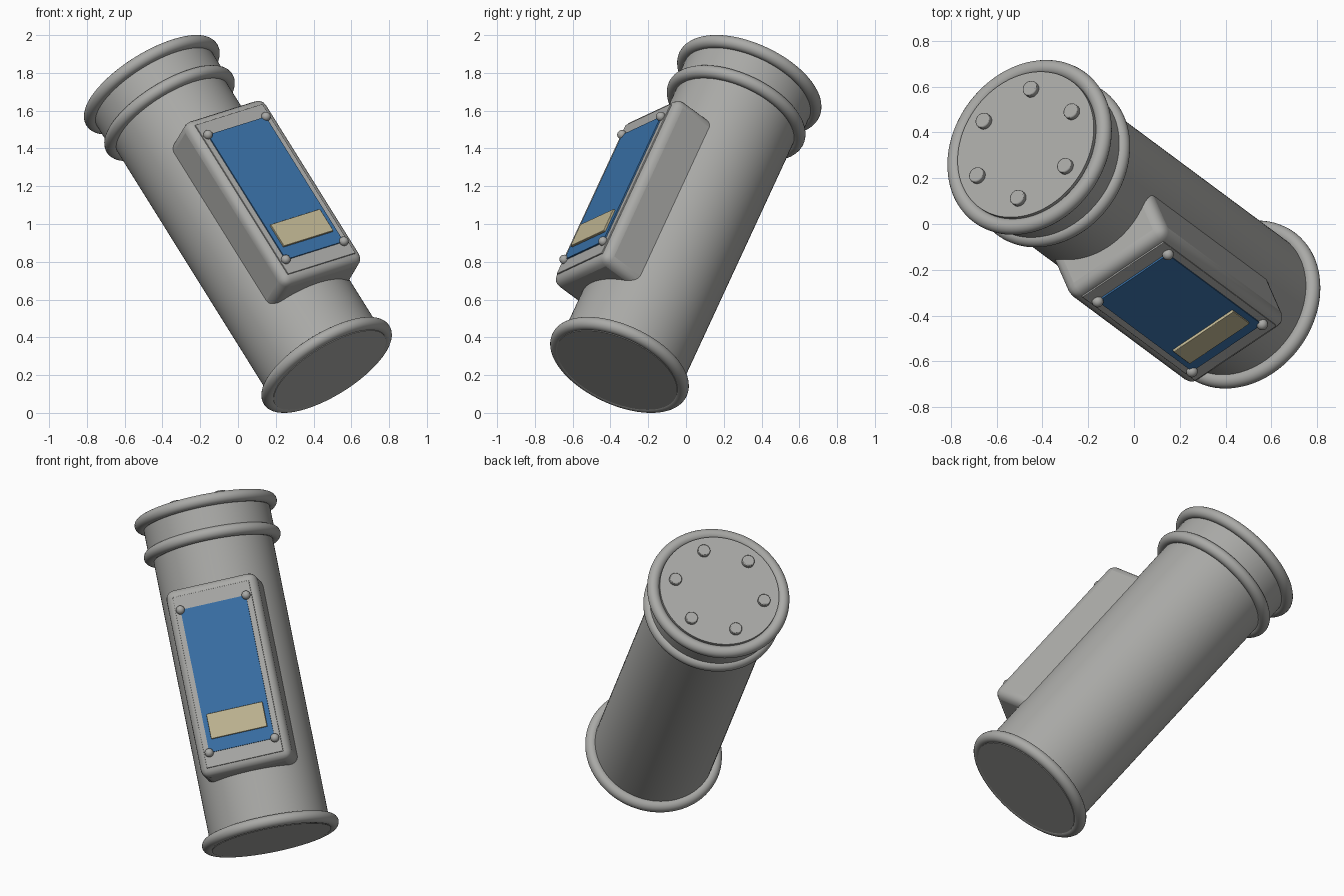
import bpy
import bmesh
from math import cos, sin, pi, radians
from mathutils import Matrix, Vector

old = bpy.data.objects.get("Cube")
if old:
    bpy.data.objects.remove(old, do_unlink=True)

# Tilted frame: local z runs up the tube, local -y is the panel side
base_centre = Vector((0.469, -0.352, 0.254))
axis = Vector((-0.493, 0.366, 0.790)).normalized()
across = Vector((0.804, 0.539, 0.251))
across = (across - axis * across.dot(axis)).normalized()
depth = axis.cross(across)
FRAME = Matrix((across, depth, axis)).transposed().to_4x4()
FRAME.translation = base_centre

LENGTH = 1.878     # between the end rings
BODY_R = 0.342
PANEL_Z = 0.858    # panel centre along the tube


def material(name, colour):
    mat = bpy.data.materials.new(name)
    mat.use_nodes = True
    mat.diffuse_color = (*colour, 1)
    node = next(n for n in mat.node_tree.nodes if n.type == 'BSDF_PRINCIPLED')
    node.inputs["Base Color"].default_value = (*colour, 1)
    return mat


GREY = material("grey metal", (0.40, 0.40, 0.385))
BLUE = material("blue panel", (0.04, 0.16, 0.38))
TAN = material("tan strip", (0.53, 0.47, 0.29))


def finish(name, bm, mat, bevel=0, segments=4):
    """Turn a bmesh built in the tilted frame into a shaded object."""
    bmesh.ops.recalc_face_normals(bm, faces=bm.faces[:])
    mesh = bpy.data.meshes.new(name)
    bm.to_mesh(mesh)
    bm.free()
    mesh.materials.append(mat)
    obj = bpy.data.objects.new(name, mesh)
    bpy.context.collection.objects.link(obj)
    obj.matrix_world = FRAME
    if bevel:
        mod = obj.modifiers.new("rounding", 'BEVEL')
        mod.width = bevel
        mod.segments = segments
        mod.limit_method = 'ANGLE'
    bpy.ops.object.select_all(action='DESELECT')
    obj.select_set(True)
    bpy.context.view_layer.objects.active = obj
    bpy.ops.object.shade_smooth_by_angle(angle=radians(35))
    return obj


def cylinder(name, radius, low, high, centre=(0, 0), sides=96, bevel=0):
    bm = bmesh.new()
    place = Matrix.Translation((*centre, (low + high) / 2))
    bmesh.ops.create_cone(bm, cap_ends=True, segments=sides, radius1=radius,
                          radius2=radius, depth=high - low, matrix=place)
    return finish(name, bm, GREY, bevel, 2)


def ring(name, radius, thickness, height, sides=96, round_sides=20):
    bm = bmesh.new()
    loop = [bm.verts.new((radius + thickness * cos(2 * pi * i / round_sides), 0,
                          height + thickness * sin(2 * pi * i / round_sides)))
            for i in range(round_sides)]
    edges = [bm.edges.new((loop[i - 1], loop[i])) for i in range(round_sides)]
    bmesh.ops.spin(bm, geom=loop + edges, cent=(0, 0, 0), axis=(0, 0, 1),
                   angle=2 * pi, steps=sides, use_merge=True)
    bmesh.ops.remove_doubles(bm, verts=bm.verts[:], dist=1e-5)
    return finish(name, bm, GREY)


def block(name, half_width, out_from, out_to, low, high, mat, bevel=0):
    """Box on the panel side; out_* are distances from the tube axis."""
    bm = bmesh.new()
    place = (Matrix.Translation((0, -(out_from + out_to) / 2, (low + high) / 2))
             @ Matrix.Diagonal((2 * half_width, out_to - out_from, high - low, 1)))
    bmesh.ops.create_cube(bm, size=1, matrix=place)
    return finish(name, bm, mat, bevel)


# Tube, collar and rounded rings
cylinder("tube_body", BODY_R, -0.035, LENGTH + 0.035)
cylinder("top_collar", 0.362, LENGTH - 0.185, LENGTH)
ring("bottom_ring", 0.357, 0.035, 0)
ring("lower_collar_ring", 0.357, 0.035, LENGTH - 0.19)
ring("top_ring", 0.373, 0.035, LENGTH)

# Six bolts on the top cap, placed around the circle
start = FRAME.to_3x3().transposed() @ Vector((0.028, 0.238, -0.093))
for i in range(6):
    spot = Matrix.Rotation(i * pi / 3, 3, 'Z') @ start
    cylinder(f"cap_bolt_{i + 1}", 0.035, LENGTH + 0.02, LENGTH + 0.06,
             (spot.x, spot.y), 24, 0.005)

# Raised housing with its face plate, screen and strip
block("panel_housing", 0.265, 0.1, 0.449, PANEL_Z - 0.548, PANEL_Z + 0.548, GREY, 0.05)
block("face_plate", 0.222, 0.44, 0.455, PANEL_Z - 0.5, PANEL_Z + 0.5, GREY, 0.003)
block("blue_screen", 0.19, 0.445, 0.463, PANEL_Z - 0.418, PANEL_Z + 0.418, BLUE)
block("tan_strip", 0.163, 0.455, 0.475, PANEL_Z - 0.345, PANEL_Z - 0.2, TAN, 0.003)

# Round studs at the screen corners
for side, x in (("left", 0.191), ("right", -0.191)):
    for level, z in (("upper", 0.418), ("lower", -0.418)):
        bm = bmesh.new()
        bmesh.ops.create_uvsphere(bm, u_segments=24, v_segments=12, radius=0.025,
                                  matrix=Matrix.Translation((x, -0.463, PANEL_Z + z)))
        finish(f"{level}_{side}_stud", bm, GREY)
